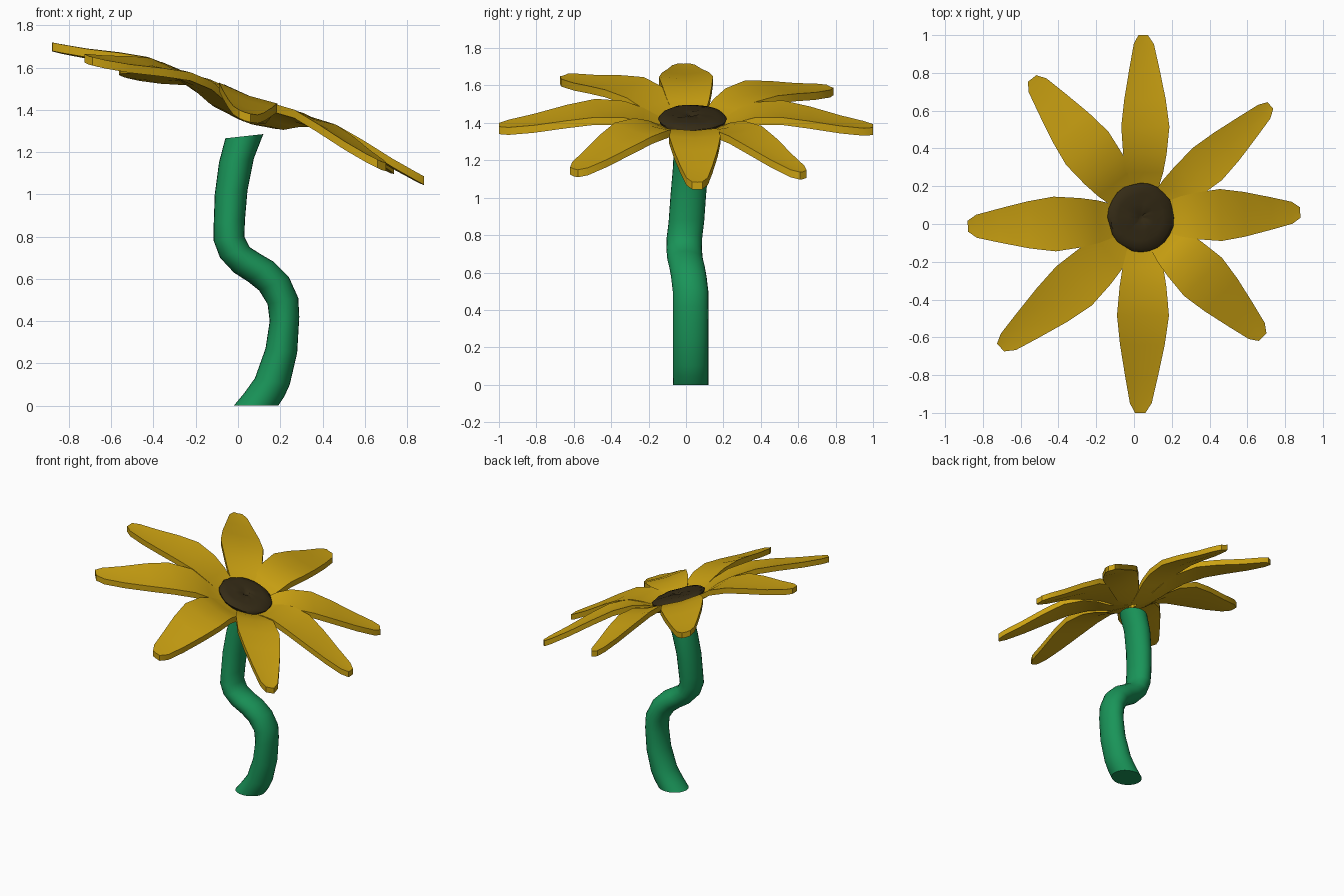
import bpy, bmesh, math, random
from mathutils import Vector

if "Cube" in bpy.data.objects:
    bpy.data.objects.remove(bpy.data.objects["Cube"])

random.seed(4)
CENTRE = Vector((0.04, 0.03))
TILT = -0.36


def material(name, rgb):
    m = bpy.data.materials.new(name)
    m.diffuse_color = (*rgb, 1)
    m.use_nodes = True
    m.node_tree.nodes["Principled BSDF"].inputs["Base Color"].default_value = m.diffuse_color
    return m


gold = material("petal_gold", (0.60, 0.36, 0.006))
green = material("stem_green", (0.01, 0.30, 0.10))
brown = material("seed_brown", (0.035, 0.024, 0.008))


def flower_z(x, h):
    """Height of the tilted flower plane plus an offset."""
    return 1.40 + TILT * (x - CENTRE.x) + h


def loft(name, rings, mat, angle):
    """Skin a list of equal-sized rings and cap both ends."""
    bm = bmesh.new()
    loops = [[bm.verts.new(p) for p in ring] for ring in rings]
    n = len(loops[0])
    for a, b in zip(loops, loops[1:]):
        for i in range(n):
            j = (i + 1) % n
            bm.faces.new((a[i], a[j], b[j], b[i]))
    bm.faces.new(loops[0][::-1])
    bm.faces.new(loops[-1])
    bmesh.ops.recalc_face_normals(bm, faces=bm.faces)
    me = bpy.data.meshes.new(name)
    bm.to_mesh(me)
    bm.free()
    me.materials.append(mat)
    ob = bpy.data.objects.new(name, me)
    bpy.context.collection.objects.link(ob)
    bpy.ops.object.select_all(action='DESELECT')
    ob.select_set(True)
    bpy.context.view_layer.objects.active = ob
    bpy.ops.object.shade_smooth_by_angle(angle=math.radians(angle))
    return ob


# Stem: left x, left z, right x, right z, centre y of each cross-section
STEM = [
    (-.02, 0, .19, 0, .025), (.03, .06, .22, .045, .025),
    (.08, .13, .245, .10, .025), (.13, .27, .28, .25, .025),
    (.15, .40, .29, .42, .025), (.14, .48, .285, .51, .025),
    (.10, .545, .24, .61, .015), (.05, .585, .17, .68, .005),
    (-.02, .63, .11, .715, -.005), (-.085, .70, .055, .75, -.01),
    (-.115, .78, .03, .80, -.008), (-.115, .86, .033, .88, .002),
    (-.11, 1.0, .045, 1.02, .012), (-.09, 1.15, .075, 1.17, .025),
    (-.06, 1.265, .12, 1.285, .03),
]
rings = []
for lx, lz, rx, rz, cy in STEM:
    left, right = Vector((lx, cy, lz)), Vector((rx, cy, rz))
    mid, half = (left + right) / 2, (right - left) / 2
    rings.append([mid + half * math.cos(a) + Vector((0, .095 * math.sin(a), 0))
                  for a in (2 * math.pi * i / 24 for i in range(24))])
loft("stem", rings, green, 50)

# Petals: fraction along, width factor, height above the flower plane
PROFILE = [(.03, .25, -.02), (.17, .62, 0), (.25, .78, .035), (.35, .9, .065),
           (.5, 1, .07), (.65, .86, .045), (.82, .62, .01), (.95, .42, -.01),
           (1, .2, -.015)]
# tip x, tip y, half-width to the left and right of the axis
PETALS = [
    (.88, .06, .14, .135), (.72, .63, .10, .13), (.045, 1.0, .11, .145),
    (-.54, .77, .14, .145), (-.88, -.01, .155, .135), (-.71, -.65, .165, .115),
    (.03, -1.0, .15, .125), (.68, -.60, .15, .135),
]
THICK = .04
for k, (tx, ty, wl, wr) in enumerate(PETALS):
    axis = Vector((tx, ty)) - CENTRE
    side = Vector((-axis.y, axis.x)).normalized()
    rings = []
    for t, w, h in PROFILE:
        c = CENTRE + axis * t
        top = []
        for s in (wl * w, (wl - wr) * w / 2, -wr * w):
            p = c + side * s
            cup = .012 * w if abs(s) > .04 * w else 0
            top.append(Vector((p.x, p.y, flower_z(p.x, h + cup))))
        down = Vector((0, 0, THICK))
        rings.append(top + [p - down for p in reversed(top)])
    loft(f"petal_{k + 1}", rings, gold, 40)

# Seed head: shallow, slightly rough disc with a dimple
DISC = [(.03, -.03), (.15, -.02), (.168, 0), (.174, .022), (.16, .038),
        (.12, .045), (.07, .043), (.03, .046), (.012, .032)]
rings = []
for r, h in DISC:
    ring = []
    for i in range(24):
        a = 2 * math.pi * i / 24
        rr = r * random.uniform(.975, 1.025)
        x = .037 + rr * math.cos(a)
        y = .035 + 1.04 * rr * math.sin(a)
        ring.append(Vector((x, y, flower_z(x, h + random.uniform(-.003, .003)))))
    rings.append(ring)
loft("seed_head", rings, brown, 50)
